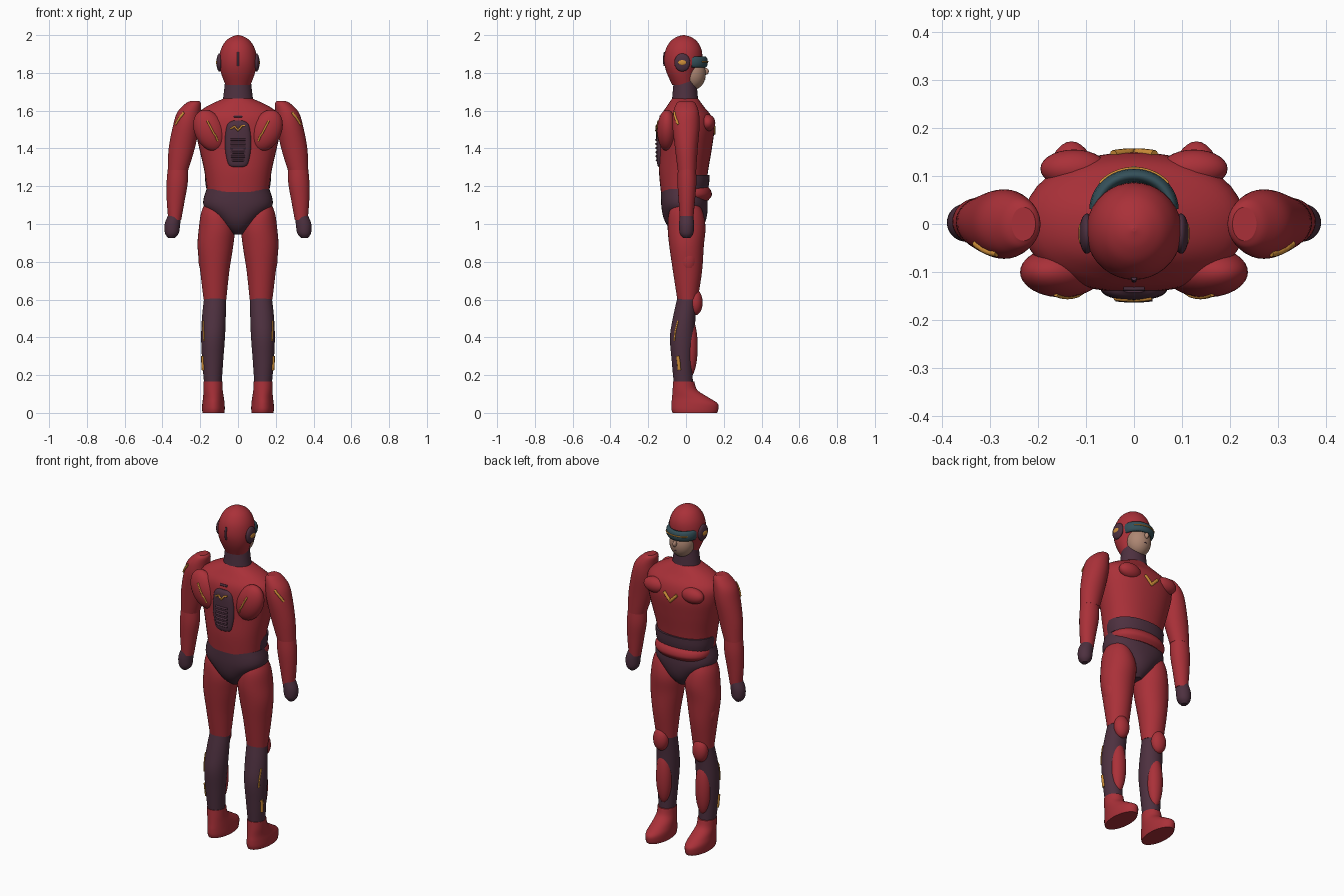
import bpy, bmesh, math
from mathutils import Vector
from mathutils.bvhtree import BVHTree

cube = bpy.data.objects.get("Cube")
if cube:
    bpy.data.objects.remove(cube, do_unlink=True)


def material(name, colour):
    mat = bpy.data.materials.new(name)
    mat.use_nodes = True
    rgba = (*colour, 1)
    mat.diffuse_color = rgba
    mat.node_tree.nodes["Principled BSDF"].inputs["Base Color"].default_value = rgba
    return mat


RED = material("suit red", (.40, .03, .04))
PURPLE = material("dark purple", (.075, .03, .05))
TEAL = material("visor teal", (.035, .08, .10))
SKIN = material("skin", (.42, .24, .17))
GOLD = material("gold trim", (.62, .27, .04))


def finish(name, bm, mat):
    bmesh.ops.recalc_face_normals(bm, faces=bm.faces)
    for face in bm.faces:
        face.smooth = len(face.verts) <= 4
    mesh = bpy.data.meshes.new(name)
    bm.to_mesh(mesh)
    bm.free()
    mesh.materials.append(mat)
    obj = bpy.data.objects.new(name, mesh)
    bpy.context.collection.objects.link(obj)
    return obj


def spline(rows, steps=5):
    """Smoothly interpolate rows of numbers."""
    rows = [Vector(r) for r in rows]
    ext = [rows[0], *rows, rows[-1]]
    for i in range(len(rows) - 1):
        a, b, c, d = ext[i:i + 4]
        for k in range(steps):
            t = k / steps
            yield (b + (c - a) * t / 2 + (a * 2 - b * 5 + c * 4 - d) * t * t / 2
                   + (b * 3 - a - c * 3 + d) * t ** 3 / 2)
    yield rows[-1]


def loft(name, mat, rings, side=1, power=2.0, sides=36):
    """Skin stacked oval rings given as (z, x, y, half width, half depth)."""
    bm = bmesh.new()
    loops = []
    for z, cx, cy, rx, ry in spline(rings):
        loop = []
        for i in range(sides):
            a = math.tau * i / sides
            c, s = math.cos(a), math.sin(a)
            x = math.copysign(abs(c) ** (2 / power), c) * rx
            y = math.copysign(abs(s) ** (2 / power), s) * ry
            loop.append(bm.verts.new((side * cx + x, cy + y, z)))
        loops.append(loop)
    for low, high in zip(loops, loops[1:]):
        for i in range(sides):
            j = (i + 1) % sides
            bm.faces.new((low[i], low[j], high[j], high[i]))
    bm.faces.new(loops[0])
    bm.faces.new(loops[-1])
    return finish(name, bm, mat)


def ellipsoid(name, mat, centre, radii, side=1, tilt=0):
    bm = bmesh.new()
    bmesh.ops.create_uvsphere(bm, u_segments=28, v_segments=16, radius=1)
    bmesh.ops.scale(bm, vec=radii, verts=bm.verts)
    obj = finish(name, bm, mat)
    obj.location = (side * centre[0], centre[1], centre[2])
    obj.rotation_euler.y = side * math.radians(tilt)
    bpy.context.view_layer.update()
    return obj


def tube(name, mat, points, radius, z=0, stretch=1):
    curve = bpy.data.curves.new(name, "CURVE")
    curve.dimensions = "3D"
    curve.bevel_depth = radius
    curve.bevel_resolution = 3
    curve.use_fill_caps = True
    line = curve.splines.new("POLY")
    line.points.add(len(points) - 1)
    for p, co in zip(line.points, points):
        p.co = (*co, 1)
    curve.materials.append(mat)
    obj = bpy.data.objects.new(name, curve)
    obj.location.z = z
    obj.scale.z = stretch
    bpy.context.collection.objects.link(obj)
    return obj


def trim(name, mat, target, points, radius=.005, side=1):
    """A thin line laid on the surface of another part."""
    m = target.matrix_world
    tree = BVHTree.FromPolygons([m @ v.co for v in target.data.vertices],
                                [p.vertices[:] for p in target.data.polygons])
    pts = [Vector((side * x, y, z)) for x, y, z in points]
    path = [a.lerp(b, k / 6) for a, b in zip(pts, pts[1:]) for k in range(6)] + [pts[-1]]
    return tube(name, mat, [tree.find_nearest(p)[0] for p in path], radius)


# Head
helmet = loft("helmet", RED, [
    (1.735, 0, -.012, .066, .06), (1.80, 0, -.022, .09, .08), (1.86, 0, -.016, .1, .1),
    (1.92, 0, -.013, .092, .096), (1.965, 0, -.012, .068, .072),
    (1.99, 0, -.012, .036, .038), (2, 0, -.012, .004, .004)])
ellipsoid("face", SKIN, (0, .035, 1.795), (.07, .07, .085))
ellipsoid("nose", SKIN, (0, .105, 1.808), (.011, .016, .018))
tube("mouth", PURPLE, [(-.02, .093, 1.765), (0, .1, 1.766), (.02, .093, 1.765)], .003)
trim("helmet_crest", PURPLE, helmet, [(0, -.15, 1.83), (0, -.15, 1.92)], .006)


def arc(rx, ry, start, end):
    angles = [math.radians(start + (end - start) * i / 24) for i in range(25)]
    return [(rx * math.cos(a), .03 + ry * math.sin(a), 0) for a in angles]


tube("visor", TEAL, arc(.078, .071, 0, 180), .015, 1.857, 2)
tube("visor_trim", GOLD, arc(.092, .085, 40, 140), .004, 1.86)
loft("neck", PURPLE, [(1.63, 0, -.005, .085, .072), (1.68, 0, -.005, .077, .067),
                      (1.76, 0, -.005, .068, .06)])

# Torso, waist and hips
torso = loft("torso", RED, [
    (1.17, 0, -.015, .162, .118), (1.28, 0, -.013, .178, .13), (1.40, 0, -.002, .205, .139),
    (1.50, 0, .003, .226, .146), (1.57, 0, 0, .225, .134), (1.62, 0, -.004, .17, .1),
    (1.665, 0, -.005, .075, .068)], power=2.2)
loft("belt", PURPLE, [(1.185, 0, .004, .167, .113), (1.22, 0, .005, .173, .118),
                      (1.26, 0, .004, .175, .121)], power=2.2)
loft("waist_guard", RED, [(1.125, 0, .018, .15, .1), (1.15, 0, .02, .167, .116),
                          (1.175, 0, .018, .167, .115), (1.195, 0, .014, .155, .105)], power=2.2)
loft("briefs", PURPLE, [
    (.945, 0, 0, .025, .05), (.98, 0, -.002, .068, .088), (1.03, 0, -.005, .118, .113),
    (1.1, 0, -.008, .183, .123), (1.185, 0, -.012, .167, .12)], power=2.2)
trim("chest_chevron", GOLD, torso,
     [(-.045, .2, 1.535), (0, .2, 1.475), (.045, .2, 1.535)], .009)

# Back panel with ridges
panel = loft("spine_panel", PURPLE, [
    (1.3, 0, -.126, .03, .015), (1.32, 0, -.128, .055, .025), (1.42, 0, -.13, .07, .027),
    (1.52, 0, -.13, .06, .027), (1.548, 0, -.125, .03, .018)], power=2.6)
for i in range(6):
    h = 1.335 + i * .022
    trim(f"spine_ridge_{i + 1}", PURPLE, panel, [(-.045, -.2, h), (.045, -.2, h)], .006)
trim("spine_trim", GOLD, panel, [(-.05, -.2, 1.505), (-.02, -.2, 1.52), (0, -.2, 1.495),
                                 (.02, -.2, 1.52), (.05, -.2, 1.53)], .005)
trim("collar_tab", PURPLE, torso, [(-.025, -.2, 1.59), (.025, -.2, 1.59)], .006)

# Mirrored parts
for side, label in ((1, "left_"), (-1, "right_")):
    def part(name, mat, rings):
        return loft(label + name, mat, rings, side)

    def pad(name, mat, centre, radii, tilt=0):
        return ellipsoid(label + name, mat, centre, radii, side, tilt)

    def stripe(name, target, points, radius=.005):
        trim(label + name, GOLD, target, points, radius, side)

    # Ear discs
    pad("ear_disc", PURPLE, (.098, -.02, 1.855), (.016, .042, .048))
    pad("ear_badge", GOLD, (.111, -.02, 1.855), (.005, .022, .014))

    # Chest and shoulder blade pads
    pad("chest_pad", RED, (.125, .115, 1.535), (.07, .04, .045))
    blade = pad("shoulder_blade", RED, (.15, -.1, 1.495), (.08, .053, .115), 25)
    stripe("blade_stripe", blade, [(.165, -.2, 1.56), (.125, -.2, 1.48), (.085, -.2, 1.425)])

    # Arms
    arm = part("upper_arm", RED, [
        (1.65, .23, 0, .025, .035), (1.635, .238, 0, .043, .052), (1.59, .26, 0, .062, .068),
        (1.52, .274, 0, .07, .072), (1.4, .298, .002, .069, .06), (1.285, .318, .005, .054, .049)])
    part("forearm", RED, [
        (1.305, .318, .005, .052, .047), (1.22, .322, .005, .056, .05),
        (1.12, .33, .004, .047, .043), (1.02, .335, .003, .034, .035)])
    part("glove", PURPLE, [
        (1.05, .335, .003, .033, .034), (1, .347, .003, .041, .04),
        (.95, .35, .003, .036, .036), (.925, .352, .003, .016, .018)])
    stripe("shoulder_stripe", arm, [(.30, -.09, 1.6), (.33, -.07, 1.56), (.345, -.05, 1.53)], .007)

    # Legs
    part("thigh", RED, [
        (1.12, .125, 0, .045, .06), (1.06, .118, 0, .077, .09), (.98, .112, .003, .095, .1),
        (.88, .12, .003, .094, .091), (.75, .123, .008, .077, .077), (.6, .122, .008, .06, .054)])
    pad("thigh_pad", RED, (.17, .01, .82), (.04, .05, .09))
    shin = part("shin", PURPLE, [
        (.605, .122, .006, .058, .053), (.5, .128, -.01, .063, .06), (.4, .132, -.02, .063, .065),
        (.28, .134, -.02, .056, .056), (.15, .133, -.014, .046, .05)])
    pad("knee_cap", RED, (.13, .05, .585), (.046, .038, .068))
    pad("shin_guard", RED, (.13, .02, .35), (.046, .042, .16))
    stripe("upper_shin_stripe", shin, [(.2, -.055, .49), (.2, -.07, .43), (.2, -.075, .38)])
    stripe("lower_shin_stripe", shin, [(.2, -.05, .3), (.2, -.04, .225)], .009)
    part("boot", RED, [
        (0, .13, .047, .058, .118), (.02, .13, .047, .06, .124), (.05, .13, .045, .059, .122),
        (.08, .13, .024, .055, .098), (.12, .132, -.005, .051, .066),
        (.165, .133, -.012, .05, .056)])
